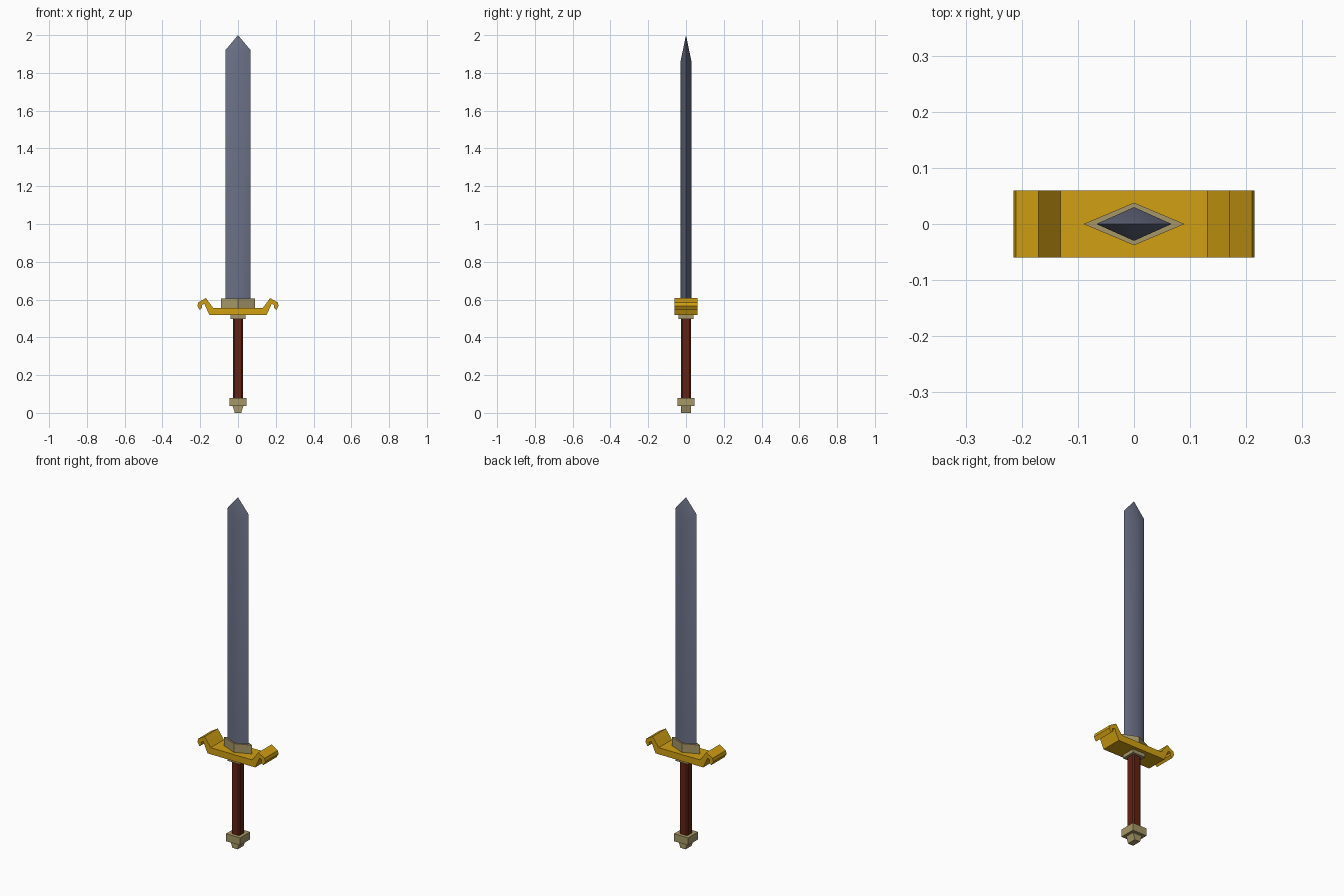
import bpy, bmesh, math

if "Cube" in bpy.data.objects:
    bpy.data.objects.remove(bpy.data.objects["Cube"])


def material(name, rgb):
    m = bpy.data.materials.new(name)
    m.diffuse_color = (*rgb, 1)
    m.use_nodes = True
    m.node_tree.nodes["Principled BSDF"].inputs["Base Color"].default_value = m.diffuse_color
    return m


steel = material("steel", (0.145, 0.162, 0.235))
gold = material("gold", (0.64, 0.35, 0.006))
brass = material("dull brass", (0.38, 0.31, 0.135))
leather = material("red brown leather", (0.125, 0.016, 0.006))


def finish(name, bm, mat):
    bmesh.ops.recalc_face_normals(bm, faces=bm.faces)
    me = bpy.data.meshes.new(name)
    bm.to_mesh(me)
    bm.free()
    me.materials.append(mat)
    ob = bpy.data.objects.new(name, me)
    bpy.context.collection.objects.link(ob)
    return ob


def loft(name, rings, mat, tip=None):
    """Stack rings of (x, y, z) points, closed by a cap or a tip."""
    bm = bmesh.new()
    rows = [[bm.verts.new(p) for p in r] for r in rings]
    n = len(rows[0])
    for a, b in zip(rows, rows[1:]):
        for i in range(n):
            j = (i + 1) % n
            bm.faces.new((a[i], a[j], b[j], b[i]))
    bm.faces.new(rows[0])
    if tip:
        t = bm.verts.new(tip)
        for i in range(n):
            bm.faces.new((rows[-1][i], rows[-1][(i + 1) % n], t))
    else:
        bm.faces.new(rows[-1])
    return finish(name, bm, mat)


def diamond(x, y, z_edge, z_ridge):
    return [(x, 0, z_edge), (0, y, z_ridge), (-x, 0, z_edge), (0, -y, z_ridge)]


def rect(x, y, z, c=0):
    """Rectangle ring, with corners cut by c if given."""
    if not c:
        return [(x, y, z), (-x, y, z), (-x, -y, z), (x, -y, z)]
    return [(x, y - c, z), (x - c, y, z), (c - x, y, z), (-x, y - c, z),
            (-x, c - y, z), (c - x, -y, z), (x - c, -y, z), (x, c - y, z)]


# Blade: diamond section with a soft ridge and a pointed tip
blade = loft("blade", [diamond(0.067, 0.03, 0.55, 0.55),
                       diamond(0.067, 0.03, 1.92, 1.855)], steel, (0, 0, 2))
bpy.context.view_layer.objects.active = blade
blade.select_set(True)
bpy.ops.object.shade_smooth_by_angle(angle=math.radians(60))

# Blade collar
loft("blade_collar", [diamond(0.09, 0.038, z, z) for z in (0.55, 0.605)], brass)

# Crossguard: mirrored hooked profile pushed through the depth
half = [(0.151, 0.517), (0.178, 0.577), (0.192, 0.571), (0.189, 0.557),
        (0.202, 0.544), (0.215, 0.566), (0.210, 0.585), (0.170, 0.608),
        (0.131, 0.555)]
profile = half + [(-x, z) for x, z in reversed(half)]
loft("crossguard", [[(x, y, z) for x, z in profile] for y in (-0.06, 0.06)], gold)

# Grip with its upper collar
loft("grip_collar", [rect(0.04, 0.04, z) for z in (0.497, 0.52)], brass)
loft("grip", [rect(0.026, 0.026, z, 0.007) for z in (0.07, 0.505)], leather)

# Pommel block and wedge foot
loft("pommel", [rect(0.045, 0.045, z) for z in (0.037, 0.08)], brass)
loft("pommel_foot", [rect(0.017, 0.027, 0), rect(0.029, 0.027, 0.037)], brass)
